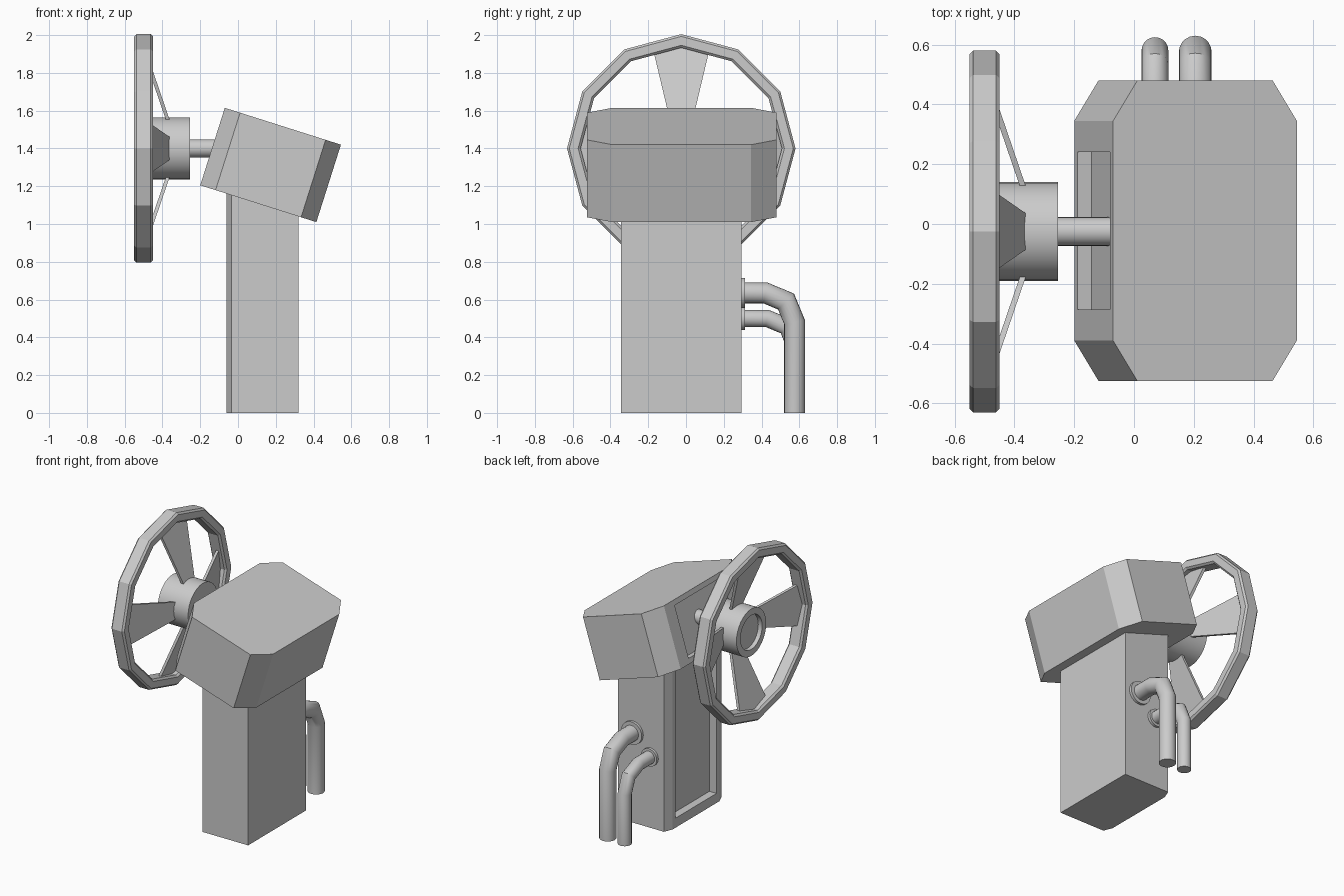
import bpy, bmesh
from math import sin, cos, pi, radians
from mathutils import Vector

if "Cube" in bpy.data.objects:
    bpy.data.objects.remove(bpy.data.objects["Cube"])

YC = -0.025           # centre plane of pedestal and wheel
AXLE = (0, YC, 1.4)   # wheel axis runs along x


def finish(name, bm, loc=(0, 0, 0), rot=(0, 0, 0), smooth=False):
    bmesh.ops.recalc_face_normals(bm, faces=bm.faces)
    me = bpy.data.meshes.new(name)
    bm.to_mesh(me)
    bm.free()
    ob = bpy.data.objects.new(name, me)
    bpy.context.collection.objects.link(ob)
    ob.location, ob.rotation_euler = loc, rot
    if smooth:
        bpy.ops.object.select_all(action='DESELECT')
        ob.select_set(True)
        bpy.context.view_layer.objects.active = ob
        bpy.ops.object.shade_smooth_by_angle(angle=radians(35))
    return ob


def prism(outline, z0, z1):
    bm = bmesh.new()
    face = bm.faces.new([bm.verts.new((x, y, z0)) for x, y in outline])
    top = bmesh.ops.extrude_face_region(bm, geom=[face])['geom']
    bmesh.ops.translate(bm, vec=(0, 0, z1 - z0),
                        verts=[v for v in top if isinstance(v, bmesh.types.BMVert)])
    if len([f for f in bm.faces if len(f.verts) == len(outline)]) < 2:
        bm.faces.new([v for v in bm.verts if v.co.z == z0])
    bmesh.ops.recalc_face_normals(bm, faces=bm.faces)
    return bm


def recess_left(bm, margin_y, margin_z, depth):
    """Sink a rectangular panel into the face that looks towards -x."""
    bm.normal_update()
    face = min(bm.faces, key=lambda f: f.normal.x)
    mid = face.calc_center_median()
    bmesh.ops.inset_individual(bm, faces=[face], thickness=0.01)
    hy = max(abs(v.co.y - mid.y) for v in face.verts) + 0.01 - margin_y
    hz = max(abs(v.co.z - mid.z) for v in face.verts) + 0.01 - margin_z
    for v in face.verts:
        v.co.y = mid.y + (hy if v.co.y > mid.y else -hy)
        v.co.z = mid.z + (hz if v.co.z > mid.z else -hz)
    bmesh.ops.inset_individual(bm, faces=[face], thickness=0.0)
    for v in face.verts:
        v.co.x += depth


def lathe(profile, steps, ring=False):
    """Revolve (x, radius) points about x; closed ring or capped solid."""
    bm = bmesh.new()
    loops = [[bm.verts.new((x, r * sin(2 * pi * i / steps), r * cos(2 * pi * i / steps)))
              for i in range(steps)] for x, r in profile]
    pairs = list(zip(loops, loops[1:]))
    if ring:
        pairs.append((loops[-1], loops[0]))
    else:
        bm.faces.new(loops[0])
        bm.faces.new(loops[-1])
    for a, b in pairs:
        for i in range(steps):
            j = (i + 1) % steps
            bm.faces.new((a[i], a[j], b[j], b[i]))
    return bm


# Pedestal column: chamfered on the wheel side, with a sunken panel
bm = prism([(0.32, -0.32), (0.32, 0.32), (-0.035, 0.32), (-0.06, 0.26),
            (-0.06, -0.26), (-0.035, -0.32)], 0, 1.2)
recess_left(bm, 0.035, 0.07, 0.055)
finish("pedestal_column", bm, (0, YC, 0))

# Tilted head with cut corners and a recess for the axle
hx, hy, cx, cy = 0.3225, 0.5025, 0.085, 0.135
bm = prism([(hx, -hy + cy), (hx, hy - cy), (hx - cx, hy), (cx - hx, hy),
            (-hx, hy - cy), (-hx, cy - hy), (cx - hx, -hy), (hx - cx, -hy)], -0.215, 0.215)
recess_left(bm, 0.107, 0.038, 0.05)
finish("tilted_head", bm, (0.1725, -0.0225, 1.3125), (0, radians(17.6), 0))

# Twelve-sided wheel rim with small bevels
finish("wheel_rim", lathe([(-0.538, 0.605), (-0.462, 0.605), (-0.45, 0.593), (-0.45, 0.546),
                           (-0.462, 0.533), (-0.538, 0.533), (-0.55, 0.546), (-0.55, 0.593)],
                          12, ring=True), AXLE)

# Hub with dished face, and axle
finish("wheel_hub", lathe([(-0.46, 0.12), (-0.49, 0.12), (-0.49, 0.165), (-0.255, 0.165)], 32),
       AXLE, smooth=True)
finish("axle", lathe([(-0.27, 0.048), (0.0, 0.048)], 24), AXLE, smooth=True)

# Four flared, dished spokes
for k in range(4):
    bm = bmesh.new()
    ends = [[bm.verts.new((x + t, s * w, r)) for t, s in
             ((-0.01, -1), (0.01, -1), (0.01, 1), (-0.01, 1))]
            for x, w, r in ((-0.368, 0.058, 0.14), (-0.505, 0.153, 0.54))]
    a, b = ends
    bm.faces.new(a)
    bm.faces.new(b)
    for i in range(4):
        j = (i + 1) % 4
        bm.faces.new((a[i], a[j], b[j], b[i]))
    finish(f"spoke_{k + 1}", bm, AXLE, (k * pi / 2, 0, 0))

# Two bent pipes with wall flanges: x, height, radius, flange radius, drop y, bend radius
for name, x, z, r, fr, y, bend in (("large_pipe", 0.205, 0.635, 0.055, 0.08, 0.575, 0.155),
                                   ("small_pipe", 0.07, 0.5, 0.045, 0.062, 0.58, 0.15)):
    d = bend * (1 - cos(pi / 4))
    path = [Vector(p) for p in ((x, 0.27, z), (x, y - bend, z), (x, y - d, z - d),
                                (x, y, z - bend), (x, y, 0))]
    # mitred sweep: each ring lies in the plane bisecting its neighbours
    bm, n, rings = bmesh.new(), 20, []
    for i, p in enumerate(path):
        d1 = (p - path[max(i - 1, 0)]).normalized() if i else (path[1] - p).normalized()
        d2 = (path[i + 1] - p).normalized() if i < len(path) - 1 else d1
        t = (d1 + d2).normalized()
        side = Vector((1, 0, 0))
        up = side.cross(t) / t.dot(d1)
        rings.append([bm.verts.new(p + r * (cos(2 * pi * q / n) * side + sin(2 * pi * q / n) * up))
                      for q in range(n)])
    bm.faces.new(rings[0])
    bm.faces.new(rings[-1])
    for a, b in zip(rings, rings[1:]):
        for i in range(n):
            j = (i + 1) % n
            bm.faces.new((a[i], a[j], b[j], b[i]))
    finish(name, bm, smooth=True)
    finish(name + "_flange", lathe([(0.28, fr), (0.313, fr)], 24), (x, 0, z),
           (0, 0, pi / 2), smooth=True)
